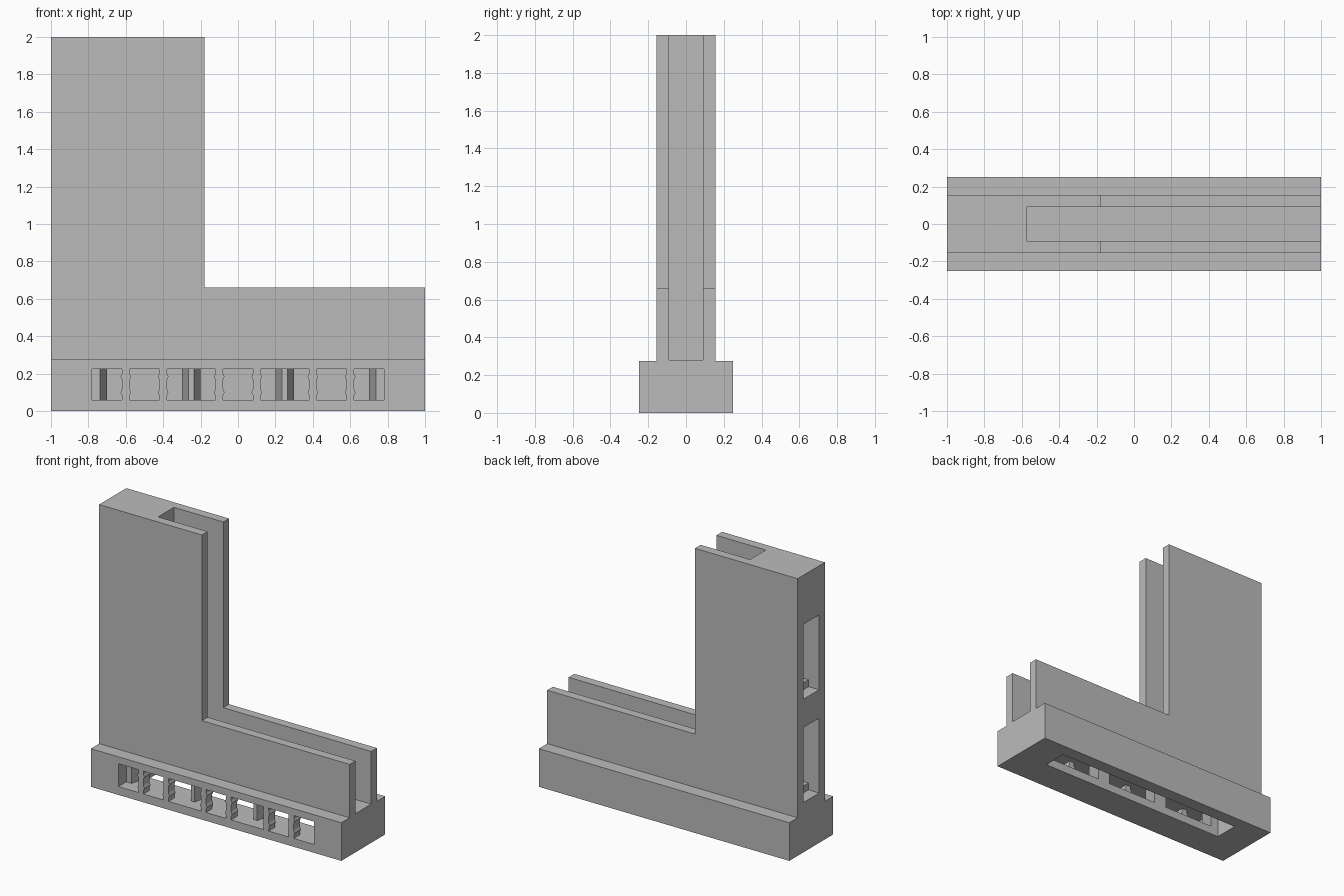
import bpy
import bmesh
from mathutils import Vector

cube = bpy.data.objects.get("Cube")
if cube:
    bpy.data.objects.remove(cube, do_unlink=True)

grey = bpy.data.materials.new("plain grey")
grey.use_nodes = True
grey.diffuse_color = (0.5, 0.5, 0.5, 1)
grey.node_tree.nodes["Principled BSDF"].inputs["Base Color"].default_value = (0.5, 0.5, 0.5, 1)


def prism(name, profile, axis, start, end):
    """Extrude a 2D profile along x, y or z."""
    def place(p, d):
        return {"x": (d, *p), "y": (p[0], d, p[1]), "z": (*p, d)}[axis]
    bm = bmesh.new()
    face = bm.faces.new([bm.verts.new(place(p, start)) for p in profile])
    shift = Vector(place((0, 0), end - start))
    extruded = bmesh.ops.extrude_face_region(bm, geom=[face])["geom"]
    bmesh.ops.translate(bm, vec=shift, verts=[v for v in extruded if isinstance(v, bmesh.types.BMVert)])
    bmesh.ops.recalc_face_normals(bm, faces=bm.faces)
    mesh = bpy.data.meshes.new(name)
    bm.to_mesh(mesh)
    bm.free()
    mesh.materials.append(grey)
    obj = bpy.data.objects.new(name, mesh)
    bpy.context.scene.collection.objects.link(obj)
    return obj


def box(name, x, y, z):
    return prism(name, [(x[0], y[0]), (x[1], y[0]), (x[1], y[1]), (x[0], y[1])], "z", *z)


def cut(obj, cutters):
    """Subtract each cutter, bake the result and discard the cutters."""
    for cutter in cutters:
        cutter.hide_render = True
        mod = obj.modifiers.new("cut", "BOOLEAN")
        mod.operation, mod.solver, mod.object = "DIFFERENCE", "EXACT", cutter
    graph = bpy.context.evaluated_depsgraph_get()
    mesh = bpy.data.meshes.new_from_object(obj.evaluated_get(graph))
    obj.modifiers.clear()
    obj.data = mesh
    for cutter in cutters:
        bpy.data.objects.remove(cutter, do_unlink=True)


# L-shaped wall with a channel and two clip sockets in its end
wall = prism("wall", [(-1, 0.275), (1, 0.275), (1, 0.66), (-0.18, 0.66), (-0.18, 2), (-1, 2)], "y", -0.155, 0.155)
sockets = [(0.36, 0.9), (1.105, 1.645)]
cut(wall, [box("channel_cutter", (-0.575, 1.1), (-0.09, 0.09), (0.28, 2.1))]
    + [box("socket_cutter", (-1.1, -0.78), (-0.09, 0.09), z) for z in sockets])
for bottom, top in sockets:
    box("socket_lug", (-0.915, -0.87), (-0.09, 0.09), (bottom, bottom + 0.05))

# Base with a long front opening joined to a slot in the underside
base = box("base", (-1, 1), (-0.25, 0.25), (0, 0.275))
cut(base, [box("front_cutter", (-0.78, 0.78), (-0.3, -0.02), (0.06, 0.225)),
           box("slot_cutter", (-0.76, 0.76), (-0.05, 0.157), (0.06, 0.225)),
           box("underside_cutter", (-0.76, 0.76), (-0.02, 0.157), (-0.1, 0.1))])

# Wavy fins across the front opening
right_edge = [(0.02, 0.06), (0.021, 0.085), (0.028, 0.1), (0.02, 0.12),
              (0.02, 0.165), (0.028, 0.185), (0.021, 0.2), (0.02, 0.225)]
outline = right_edge + [(-x, z) for x, z in reversed(right_edge)]
for centre in (0.1, 0.4, 0.6):
    for side in (-1, 1):
        prism("fin", [(side * centre + x, z) for x, z in outline], "y", -0.25, -0.18)

# Tapered posts behind the fins, with half posts at both ends
for side in (-1, 1):
    c = side * 0.25
    prism("post", [(c - 0.015, -0.16), (c + 0.015, -0.16), (c + 0.05, -0.02), (c - 0.05, -0.02)], "z", 0.06, 0.225)
    prism("end_post", [(side * 0.78, -0.16), (side * 0.737, -0.16),
                       (side * 0.7, -0.02), (side * 0.78, -0.02)], "z", 0.06, 0.225)
